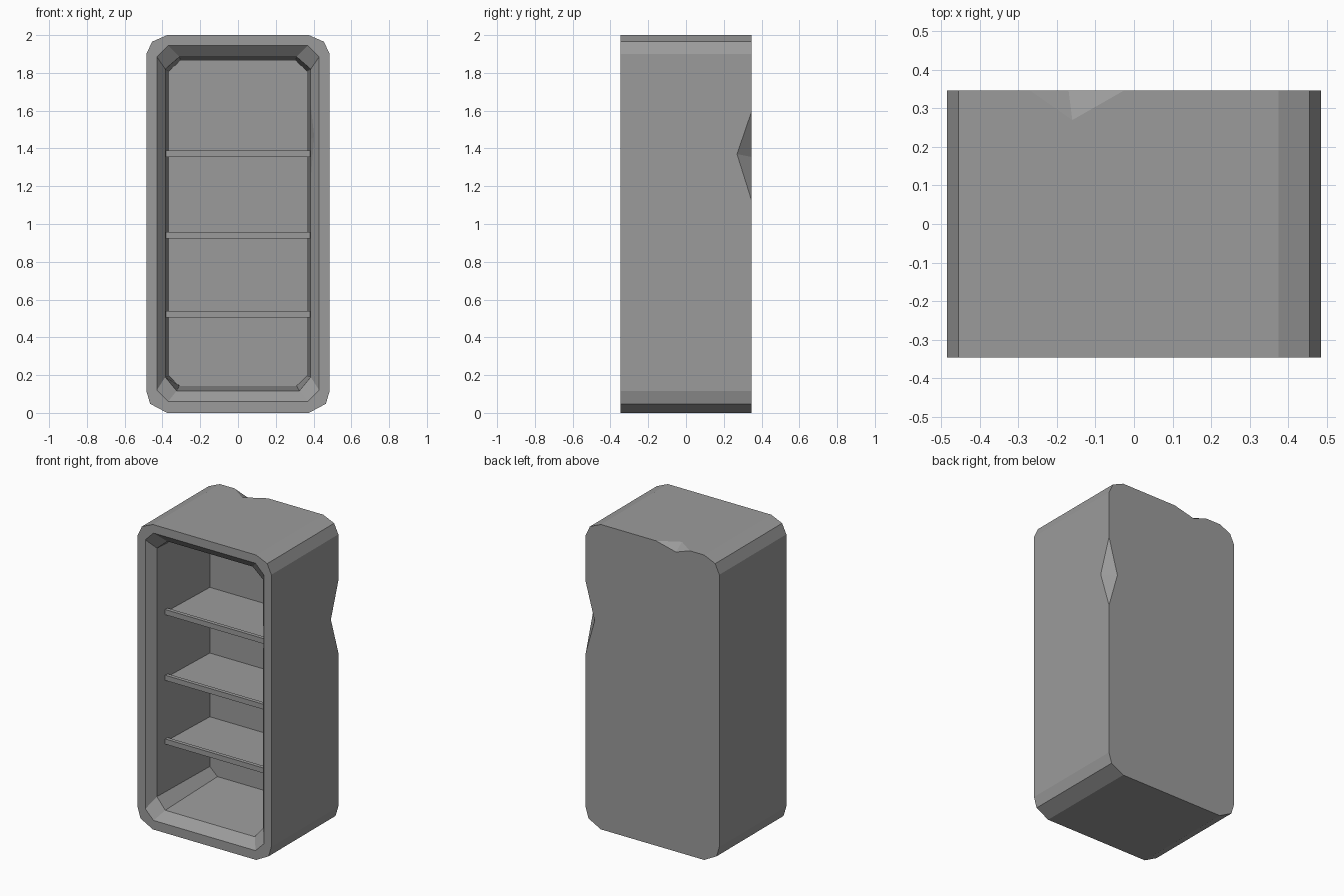
import bpy, bmesh
from mathutils import Vector

if "Cube" in bpy.data.objects:
    bpy.data.objects.remove(bpy.data.objects["Cube"])

# Dark grey finish for the whole cabinet
grey = bpy.data.materials.new("dark_grey")
grey.diffuse_color = (0.33, 0.33, 0.33, 1.0)
grey.use_nodes = True
grey.node_tree.nodes["Principled BSDF"].inputs["Base Color"].default_value = grey.diffuse_color


def loft(name, rings):
    """Closed solid through equal-length rings of points, capped at both ends."""
    bm = bmesh.new()
    loops = [[bm.verts.new(p) for p in ring] for ring in rings]
    n = len(loops[0])
    for a, b in zip(loops, loops[1:]):
        for i in range(n):
            j = (i + 1) % n
            bm.faces.new((a[i], a[j], b[j], b[i]))
    bm.faces.new(loops[0])
    bm.faces.new(loops[-1])
    bmesh.ops.recalc_face_normals(bm, faces=bm.faces)
    mesh = bpy.data.meshes.new(name)
    bm.to_mesh(mesh)
    bm.free()
    mesh.materials.append(grey)
    obj = bpy.data.objects.new(name, mesh)
    bpy.context.collection.objects.link(obj)
    return obj


def ring(half, y):
    """Mirror a right-hand half profile (x, z) into a full ring at depth y."""
    pts = half + [(-x, z) for x, z in reversed(half)]
    return [(x, y, z) for x, z in pts]


def cut(target, cutter):
    cutter.hide_render = True
    cutter.display_type = 'WIRE'
    mod = target.modifiers.new(cutter.name, 'BOOLEAN')
    mod.operation = 'DIFFERENCE'
    mod.solver = 'EXACT'
    mod.object = cutter


def notch(name, end_a, end_b, side_a, side_b):
    """Wedge cutter that chips an edge between two ends, folded along side_a-side_b."""
    ta, tb, a, b = (Vector(v) for v in (end_a, end_b, side_a, side_b))
    mid, axis = (a + b) / 2, a - b
    tri = [mid, mid + (ta - mid) * 1.15, mid + (tb - mid) * 1.15]
    return loft(name, [[p + axis * s for p in tri] for s in (-0.8, 0.8)])


# Cabinet body: rounded-corner block
outer = [(0.375, 0), (0.465, 0.048), (0.485, 0.115),
         (0.485, 1.90), (0.455, 1.965), (0.375, 2.0)]
body = loft("cabinet_body", [ring(outer, -0.347), ring(outer, 0.347)])

# Tapering cavity with a bevelled rim
opening = [(0.37, 0.06), (0.43, 0.12), (0.43, 1.885), (0.37, 1.945)]
rim = [(0.325, 0.117), (0.385, 0.19), (0.385, 1.82), (0.31, 1.885)]
back = [(0.31, 0.143), (0.365, 0.195), (0.365, 1.81), (0.305, 1.865)]
cut(body, loft("cavity_cutter", [ring(opening, -0.40), ring(opening, -0.347),
                                 ring(rim, -0.29), ring(back, 0.23)]))

# Chips in the rear right edge, rear top edge and inner right rim
cut(body, notch("side_chip_cutter", (0.485, 0.347, 1.595), (0.485, 0.347, 1.125),
                (0.485, 0.27, 1.37), (0.42, 0.347, 1.355)))
cut(body, notch("top_chip_cutter", (-0.025, 0.347, 2.0), (-0.27, 0.347, 2.0),
                (-0.16, 0.27, 2.0), (-0.17, 0.347, 1.965)))
cut(body, notch("rim_chip_cutter", (0.385, -0.29, 1.63), (0.385, -0.29, 1.24),
                (0.403, -0.312, 1.46), (0.3838, -0.26, 1.45)))

# Shelves with a raised front lip
for i, z in enumerate((0.505, 0.923, 1.354)):
    section = [(-0.21, z), (0.24, z), (0.24, z + 0.016), (-0.185, z + 0.016),
               (-0.185, z + 0.034), (-0.21, z + 0.034)]
    loft(f"shelf_{i + 1}", [[(x, y, h) for y, h in section] for x in (-0.384, 0.384)])
